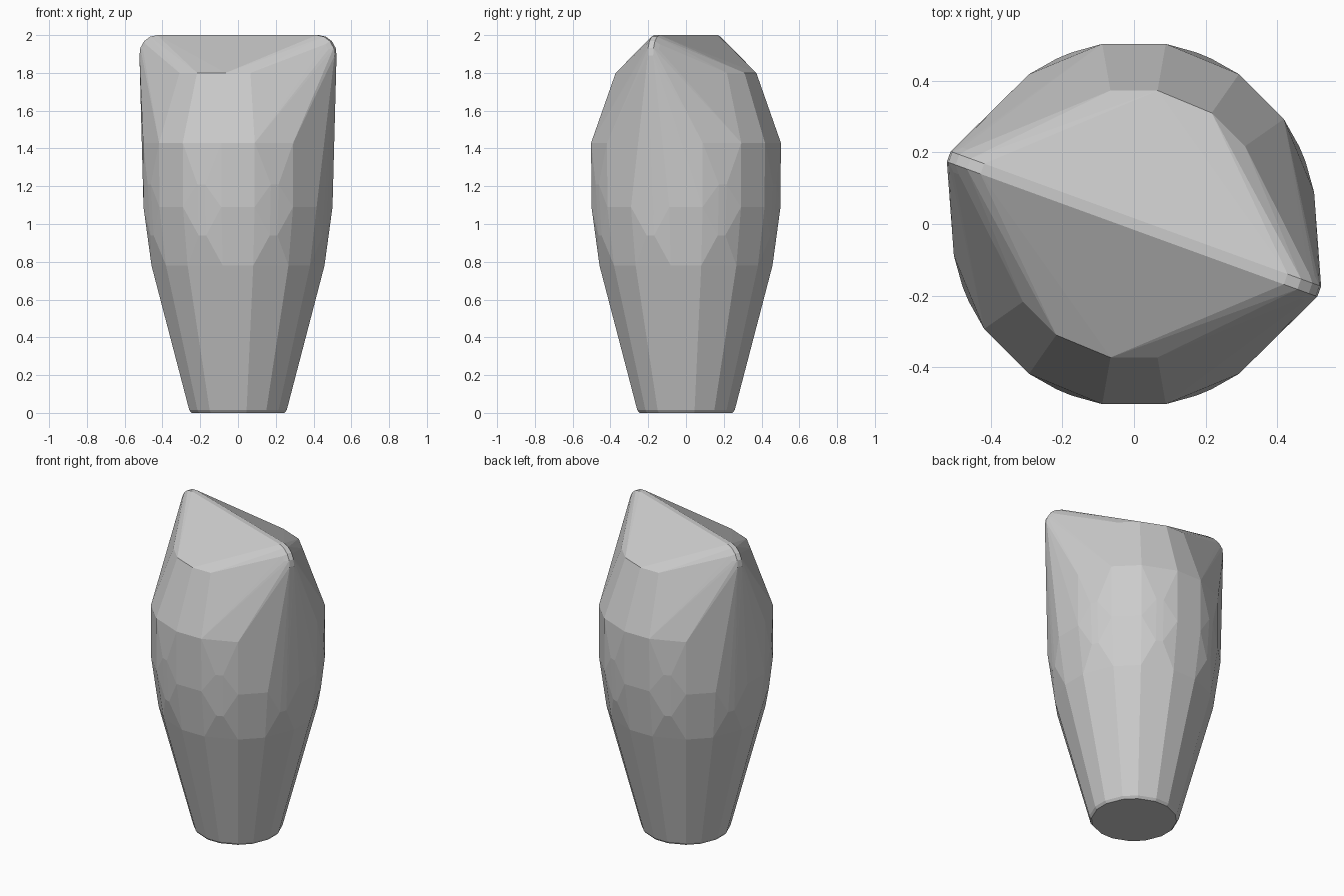
import bpy, bmesh, math

if "Cube" in bpy.data.objects:
    bpy.data.objects.remove(bpy.data.objects["Cube"])

bm = bmesh.new()


def ring(r, z, offsets):
    # eight-fold ring with paired corners, angles in degrees within each 45 degree sector
    for k in range(8):
        for o in offsets:
            a = math.radians(45 * k + o)
            bm.verts.new((r * math.cos(a), r * math.sin(a), z))


PAIR, MID = (10, 35), (20, 25)

# foot, tapering body, belly and shoulder: radius, height, corner angles
for r, z, o in [(0.25, 0.0, PAIR), (0.262, 0.015, PAIR),
                (0.465, 0.78, PAIR), (0.493, 0.94, MID),
                (0.508, 1.09, PAIR), (0.509, 1.21, MID),
                (0.51, 1.43, PAIR), (0.378, 1.80, PAIR)]:
    ring(r, z, o)

# two rounded top corners: octagonal tube swept around a quarter bend
TILT = math.radians(-20)
TUBE, BEND = 0.04, 0.06
for side in (0, math.pi):
    ca, sa = math.cos(TILT + side), math.sin(TILT + side)
    for i in range(5):
        b = math.radians(-5 + 95 * i / 4)
        for j in range(8):
            t = math.radians(22.5 + 45 * j)
            rad = BEND + TUBE * math.cos(t) / math.cos(math.radians(22.5))
            w = TUBE * math.sin(t)
            r = 0.45 + rad * math.cos(b)
            z = 1.90 + rad * math.sin(b)
            bm.verts.new((r * ca - w * sa, r * sa + w * ca, z))

# wrap everything in one taut faceted skin
res = bmesh.ops.convex_hull(bm, input=bm.verts[:])
loose = [v for v in bm.verts if not v.link_faces]
bmesh.ops.delete(bm, geom=loose, context='VERTS')
bmesh.ops.dissolve_limit(bm, angle_limit=math.radians(0.5),
                         verts=bm.verts[:], edges=bm.edges[:])
bmesh.ops.recalc_face_normals(bm, faces=bm.faces[:])

mesh = bpy.data.meshes.new("faceted_body")
bm.to_mesh(mesh)
bm.free()
obj = bpy.data.objects.new("faceted_body", mesh)
bpy.context.collection.objects.link(obj)
